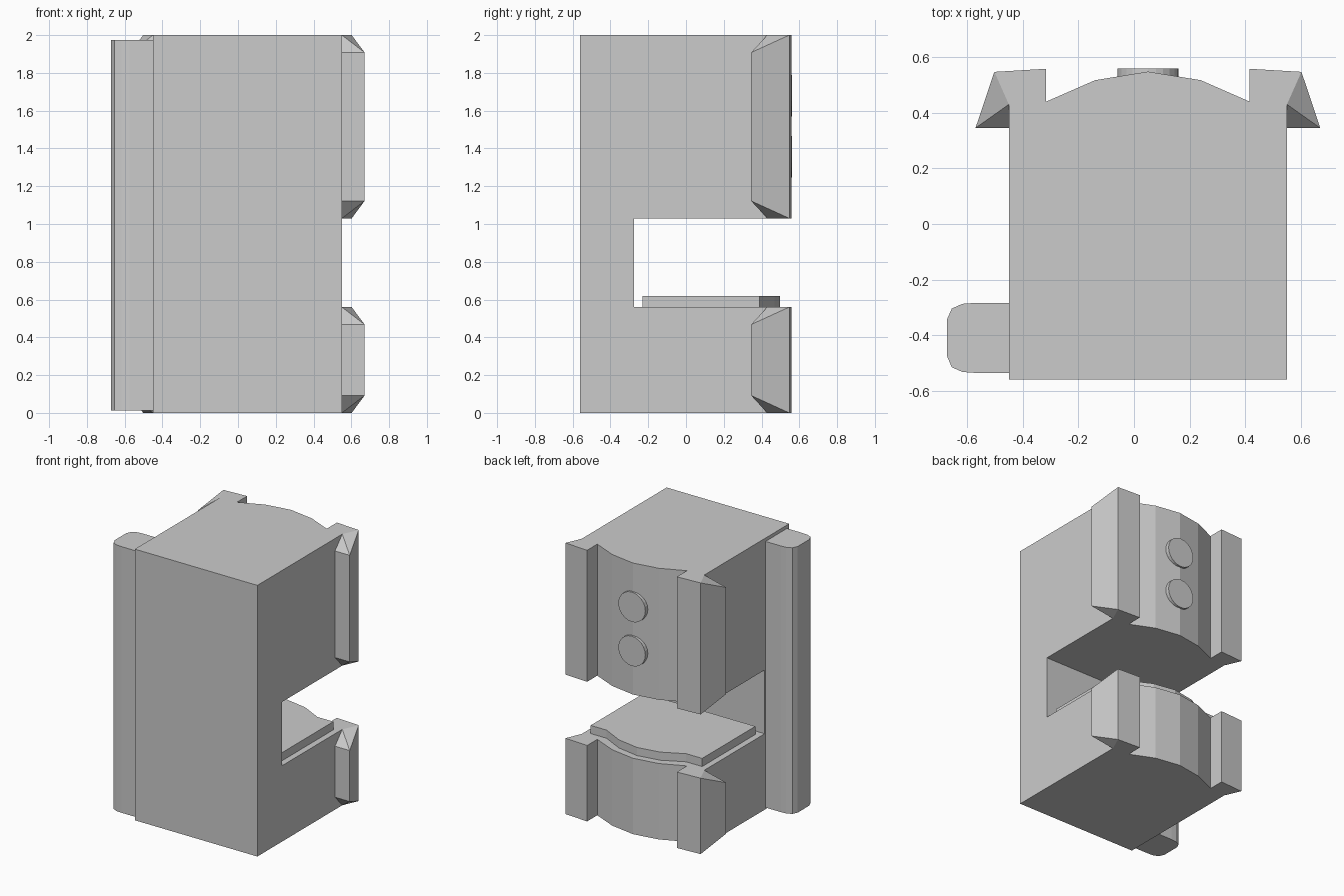
import bpy, bmesh, math
from mathutils import Matrix

if "Cube" in bpy.data.objects:
    bpy.data.objects.remove(bpy.data.objects["Cube"])

AXIS = 0.05  # body centre line in x


def finish(bm, name):
    bmesh.ops.recalc_face_normals(bm, faces=bm.faces)
    me = bpy.data.meshes.new(name)
    bm.to_mesh(me)
    bm.free()
    ob = bpy.data.objects.new(name, me)
    bpy.context.collection.objects.link(ob)
    return ob


def prism(name, outline, z0, z1):
    bm = bmesh.new()
    face = bm.faces.new([bm.verts.new((x, y, z0)) for x, y in outline])
    ext = bmesh.ops.extrude_face_region(bm, geom=[face])
    top = [v for v in ext["geom"] if isinstance(v, bmesh.types.BMVert)]
    bmesh.ops.translate(bm, verts=top, vec=(0, 0, z1 - z0))
    return finish(bm, name)


def mirrored(half):
    """Complete an outline given as offsets from the centre line."""
    left = [(-x, y) for x, y in reversed(half) if x > 0]
    return [(AXIS + x, y) for x, y in half + left]


# main body with curved back and corner tabs
body = prism("body", mirrored([
    (0.5, -0.56), (0.5, 0.43), (0.552, 0.547), (0.366, 0.558),
    (0.366, 0.44), (0.19, 0.517), (0, 0.548)]), 0, 2)

# open slot between the upper and lower block
cutter = prism("slot_cutter", [(-1, -0.275), (1, -0.275), (1, 1), (-1, 1)], 0.56, 1.03)
cutter.hide_render = True
mod = body.modifiers.new("slot", 'BOOLEAN')
mod.operation = 'DIFFERENCE'
mod.solver = 'EXACT'
mod.object = cutter
bpy.context.view_layer.objects.active = body
bpy.ops.object.modifier_apply(modifier="slot")
bpy.data.objects.remove(cutter)

# flared corner wings with bevelled ends
for level, z0, z1 in (("lower", 0, 0.56), ("upper", 1.03, 2)):
    for side, s in (("right", 1), ("left", -1)):
        bm = bmesh.new()
        for z, inset in ((z0, 0.092), (z1, -0.092)):
            for x, y, dz in ((0.5, 0.43, 0), (0.552, 0.547, 0),
                             (0.62, 0.345, inset), (0.5, 0.345, inset)):
                bm.verts.new((AXIS + s * x, y, z + dz))
        bmesh.ops.convex_hull(bm, input=bm.verts)
        finish(bm, f"{level}_{side}_wing")

# tray plate lying on the lower block
prism("tray_plate", mirrored([
    (0.455, -0.23), (0.455, 0.39), (0.325, 0.39), (0.17, 0.468), (0, 0.498)]),
    0.555, 0.62)

# rounded strip along the left side
prism("side_strip", [
    (-0.44, -0.535), (-0.575, -0.535), (-0.617, -0.532), (-0.655, -0.515),
    (-0.672, -0.476), (-0.672, -0.342), (-0.655, -0.304), (-0.617, -0.287),
    (-0.575, -0.284), (-0.44, -0.284)], 0.012, 1.975)

# two round buttons on the upper back
for i, z in enumerate((1.355, 1.68)):
    bm = bmesh.new()
    bmesh.ops.create_cone(
        bm, cap_ends=True, segments=24, radius1=0.11, radius2=0.11, depth=0.05,
        matrix=Matrix.Translation((AXIS, 0.535, z)) @ Matrix.Rotation(math.pi / 2, 4, 'X'))
    finish(bm, f"button_{i + 1}")
